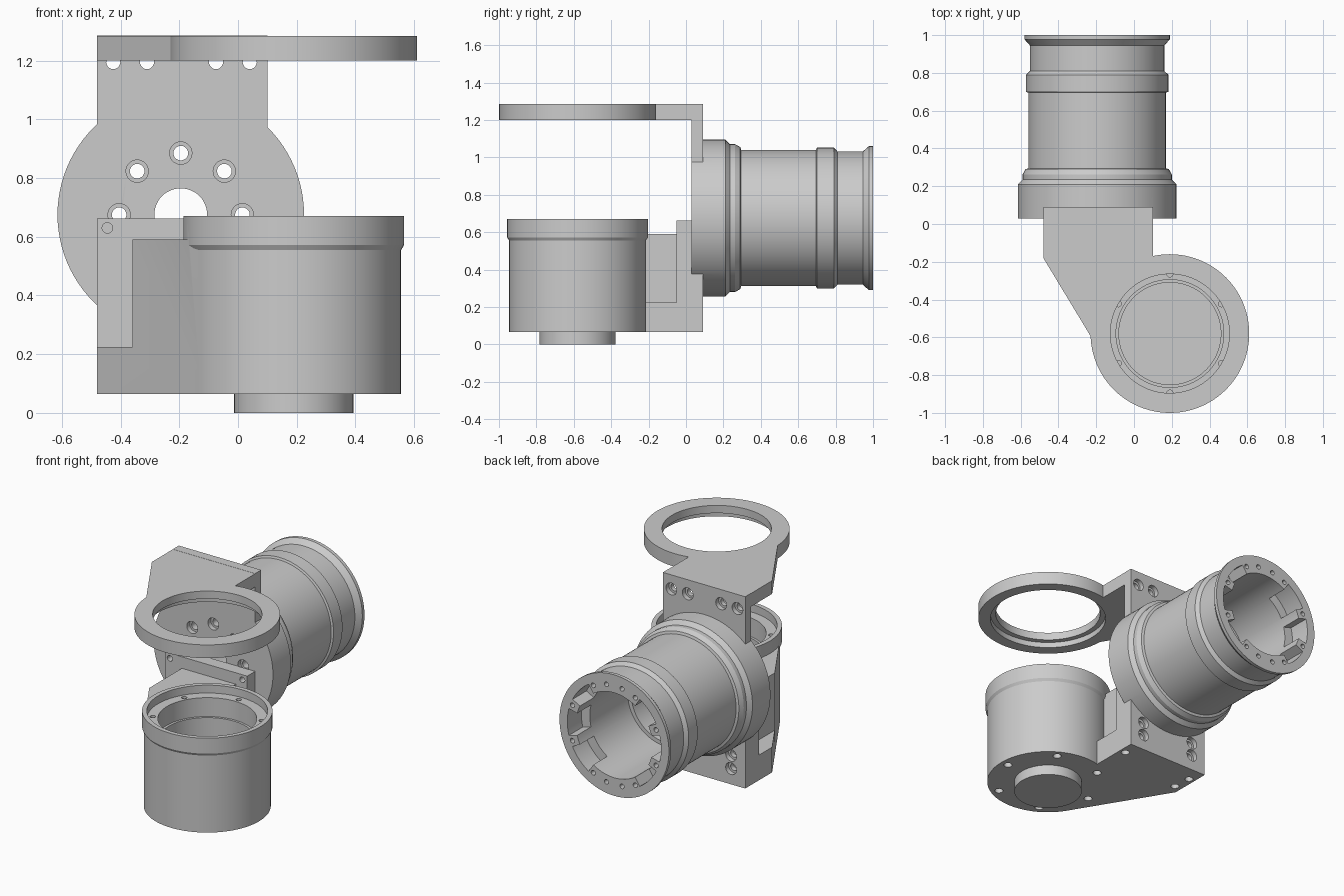
import bpy, bmesh
from math import cos, sin, pi, radians

if "Cube" in bpy.data.objects:
    bpy.data.objects.remove(bpy.data.objects["Cube"])


def place(u, v, h, axis):
    """Profile plane (u, v) extruded along Z, or along Y with (u, v) = (x, z)."""
    return (u, v, h) if axis == 'Z' else (u, h, v)


def loft(name, loops):
    """Skin a stack of equal-length loops and cap both ends."""
    bm = bmesh.new()
    rings = [[bm.verts.new(p) for p in loop] for loop in loops]
    n = len(rings[0])
    for a, b in zip(rings, rings[1:]):
        for i in range(n):
            j = (i + 1) % n
            bm.faces.new((a[i], a[j], b[j], b[i]))
    bm.faces.new(rings[0])
    bm.faces.new(rings[-1])
    bmesh.ops.recalc_face_normals(bm, faces=bm.faces)
    me = bpy.data.meshes.new(name)
    bm.to_mesh(me)
    bm.free()
    ob = bpy.data.objects.new(name, me)
    bpy.context.collection.objects.link(ob)
    return ob


def lathe(name, profile, c, axis='Z', seg=96):
    return loft(name, [[place(c[0] + r * cos(2 * pi * i / seg),
                              c[1] + r * sin(2 * pi * i / seg), h, axis)
                        for i in range(seg)] for r, h in profile])


def prism(name, pts, h0, h1, axis='Z'):
    return loft(name, [[place(u, v, h, axis) for u, v in pts] for h in (h0, h1)])


def rect(u0, u1, v0, v1):
    return [(u0, v0), (u1, v0), (u1, v1), (u0, v1)]


def boolean(ob, tool, op):
    bpy.context.view_layer.objects.active = ob
    m = ob.modifiers.new(op, 'BOOLEAN')
    m.operation, m.solver, m.object = op, 'EXACT', tool
    bpy.ops.object.modifier_apply(modifier=m.name)
    bpy.data.objects.remove(tool)


def join(ob, tool):
    boolean(ob, tool, 'UNION')


def cut(ob, tool):
    boolean(ob, tool, 'DIFFERENCE')


def drill(ob, c, r, h0, h1, axis='Z', seg=20):
    cut(ob, lathe('cutter', [(r, h0), (r, h1)], c, axis, seg))


def polar(c, r, deg):
    return (c[0] + r * cos(radians(deg)), c[1] + r * sin(radians(deg)))


CUP = (0.19, -0.58)       # x, y of the vertical axis
BAR = (-0.195, 0.675)     # x, z of the horizontal axis

# Horizontal barrel joined with the upright mounting plate
barrel = lathe('barrel_and_plate', [
    (.42, .03), (.42, .21), (.395, .235), (.395, .262), (.38, .29), (.364, .295),
    (.364, .695), (.377, .70), (.377, .79), (.356, .81), (.356, .945),
    (.385, .978), (.385, 1.0)], BAR, 'Y')
join(barrel, prism('plate', rect(-.48, .10, .065, 1.285), .03, .09, 'Y'))
cut(barrel, lathe('bore', [(.245, .10), (.245, .48), (.27, .48), (.27, 1.05)], BAR, 'Y'))
drill(barrel, BAR, .09, 0, .2, 'Y', 48)

# Scalloped pockets and screw holes in the open barrel end
for a in (-42, 0, 42, 138, 180, 222):
    pie = [BAR] + [polar(BAR, .33, a + d) for d in range(-15, 16, 3)]
    cut(barrel, prism('pocket', pie, .86, 1.05, 'Y'))
for a in (-100, -80, -62, -21, 21, 62, 80, 100, 118, 159, 201, 242):
    drill(barrel, polar(BAR, .315, a), .015, .93, 1.05, 'Y')

# Bolt circle through the plate
for k in range(8):
    c = polar(BAR, .21, 45 * k)
    drill(barrel, c, .025, 0, .2, 'Y')
    drill(barrel, c, .038, 0, .06, 'Y', 28)

# Counterbored screws on the back of the plate
for c in ([(x, 1.195) for x in (-.425, -.31, -.075, .04)]
          + [(x, z) for x in (-.38, 0) for z in (.165, .25)]):
    drill(barrel, c, .024, 0, .2, 'Y')
    drill(barrel, c, .038, .06, .2, 'Y', 28)

# Upper arm with clamping ring
arm = lathe('ring_arm', [(.42, 1.20), (.42, 1.284)], CUP)
join(arm, prism('arm', [(-.48, .03), (-.48, -.18), (-.226, -.60), CUP, (.10, -.18), (.10, .03)],
                1.20, 1.284))
drill(arm, CUP, .315, 1.1, 1.4, seg=96)
drill(arm, CUP, .347, 1.1, 1.235, seg=96)

# Lower cup with its bottom boss, base slab, neck and mounting wall
cup = lathe('lower_cup', [(.203, 0), (.203, .065), (.366, .065), (.366, .555), (.376, .572),
                          (.376, .67)], CUP)
join(cup, prism('base', [(-.48, .03), (-.48, -.18), (-.122, -.77), CUP, (.10, -.25), (.10, .03)],
                .065, .225))
join(cup, prism('neck', [(-.36, 0), (-.36, -.378), (-.122, -.77), CUP, (.02, -.25), (.02, 0)],
                .15, .59))
join(cup, prism('wall', rect(-.48, .10, -.05, .03), .065, .663))
cut(cup, lathe('cup_bore', [(.27, .12), (.27, .50), (.285, .50), (.285, .62), (.348, .62),
                            (.348, .8)], CUP))
for x in (-.445, .065):
    drill(cup, (x, .63), .018, -.2, .01, 'Y')

# Ledge screws, underside screws
for k in range(6):
    drill(cup, polar(CUP, .315, 30 + 60 * k), .016, .56, .7)
under = [polar(CUP, .315, 60 * k) for k in range(6)] + [(.06, -.01), (-.44, -.01), (-.43, -.13)]
for c in under:
    drill(cup, c, .025, .03, .10)

# Smooth shading with crisp edges
for ob in (barrel, arm, cup):
    bpy.ops.object.select_all(action='DESELECT')
    ob.select_set(True)
    bpy.context.view_layer.objects.active = ob
    bpy.ops.object.shade_smooth_by_angle(angle=radians(20))
